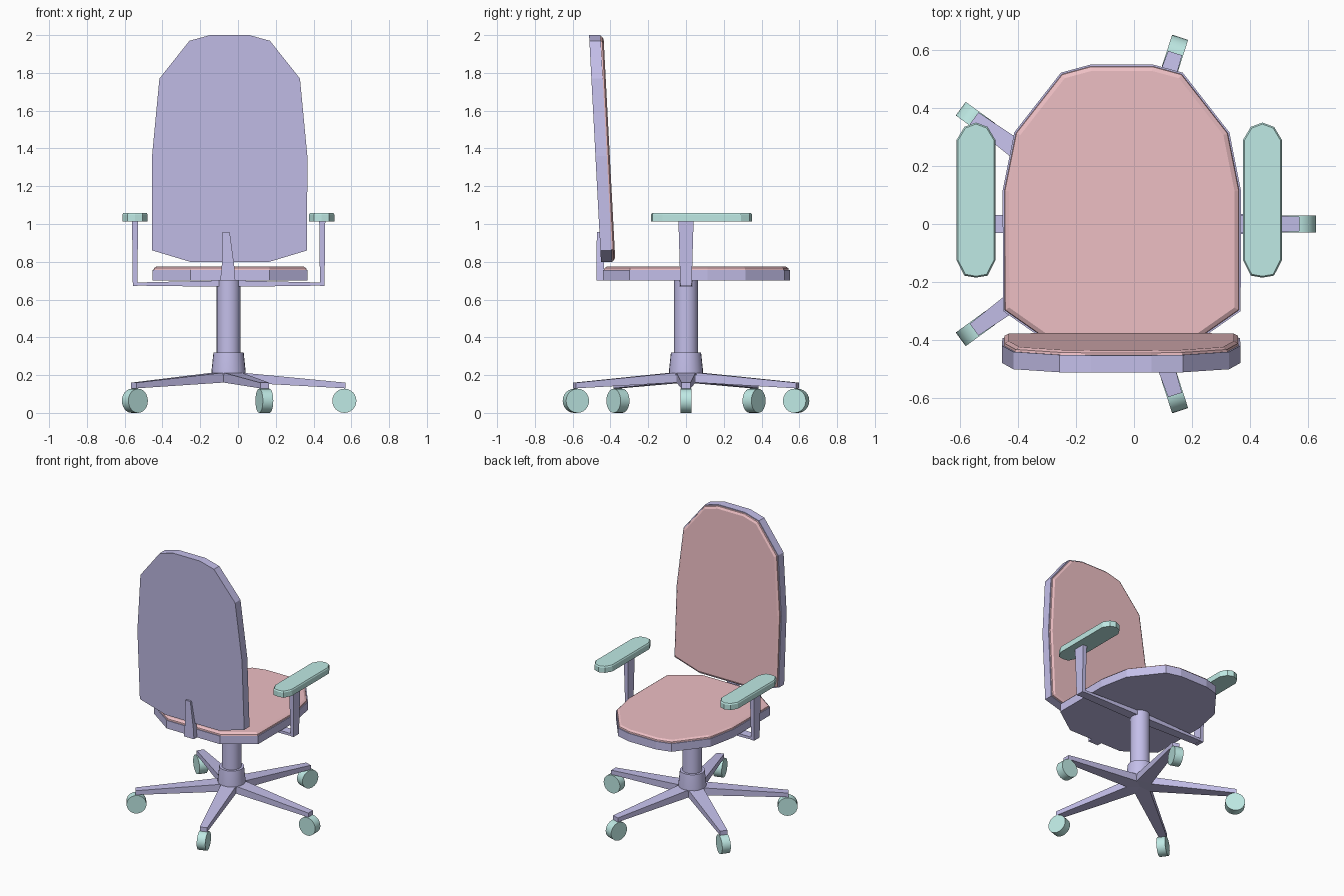
import bpy, bmesh, math
from mathutils import Vector

if "Cube" in bpy.data.objects:
    bpy.data.objects.remove(bpy.data.objects["Cube"])


def material(name, rgb):
    m = bpy.data.materials.new(name)
    m.diffuse_color = (*rgb, 1)
    m.use_nodes = True
    m.node_tree.nodes["Principled BSDF"].inputs["Base Color"].default_value = m.diffuse_color
    return m


FRAME = material("frame_lavender", (0.55, 0.52, 0.82))
FABRIC = material("fabric_pink", (0.85, 0.52, 0.55))
RUBBER = material("rubber_teal", (0.52, 0.82, 0.78))
CX = -0.05  # column axis


def loft(name, rings, mat):
    """Closed solid through a list of rings with equal point counts."""
    bm = bmesh.new()
    vr = [[bm.verts.new(p) for p in r] for r in rings]
    n = len(rings[0])
    for a, b in zip(vr, vr[1:]):
        for i in range(n):
            j = (i + 1) % n
            bm.faces.new((a[i], a[j], b[j], b[i]))
    bm.faces.new(vr[0][::-1])
    bm.faces.new(vr[-1])
    bmesh.ops.recalc_face_normals(bm, faces=bm.faces)
    me = bpy.data.meshes.new(name)
    bm.to_mesh(me)
    bm.free()
    me.materials.append(mat)
    ob = bpy.data.objects.new(name, me)
    bpy.context.collection.objects.link(ob)
    return ob


def smooth(ob):
    bpy.ops.object.select_all(action='DESELECT')
    ob.select_set(True)
    bpy.context.view_layer.objects.active = ob
    bpy.ops.object.shade_smooth_by_angle(angle=math.radians(35))


def circle(r, z, n=24):
    return [(CX + r * math.cos(2 * math.pi * i / n), r * math.sin(2 * math.pi * i / n), z) for i in range(n)]


def rect(x0, x1, y0, y1, z):
    return [(x0, y0, z), (x1, y0, z), (x1, y1, z), (x0, y1, z)]


def mirrored(half, cx):
    """Full outline from a right-hand half listed bottom to top."""
    return [(cx + x, h) for x, h in half] + [(cx - x, h) for x, h in reversed(half)]


def inset(pts, d):
    """Mitred inset of a counter-clockwise outline."""
    out = []
    for i, p in enumerate(pts):
        a, b, c = Vector(pts[i - 1]), Vector(p), Vector(pts[(i + 1) % len(pts)])
        e, f = (b - a).normalized(), (c - b).normalized()
        n1, n2 = Vector((-e.y, e.x)), Vector((-f.y, f.x))
        out.append(tuple(b + (n1 + n2) * d / (1 + n1.dot(n2))))
    return out


# Seat shell and cushion
seat = mirrored([(0.21, -0.44), (0.41, -0.30), (0.411, 0.115), (0.371, 0.316),
                 (0.21, 0.522), (0.107, 0.55)], -0.042)


def flat(pts, z):
    return [(x, y, z) for x, y in pts]


loft("seat_shell", [flat(seat, 0.70), flat(seat, 0.757)], FRAME)
loft("seat_cushion", [flat(inset(seat, 0.006), 0.757), flat(inset(seat, 0.008), 0.766),
                      flat(inset(seat, 0.022), 0.775)], FABRIC)

# Leaning backrest shell and cushion
back = mirrored([(0.21, 0.80), (0.41, 0.86), (0.411, 1.36), (0.372, 1.77),
                 (0.213, 1.97), (0.104, 2.0)], -0.044)


def lean(pts, t):
    return [(x, -0.45 - 0.0525 * (z - 0.8) + t, z) for x, z in pts]


loft("backrest_shell", [lean(back, 0), lean(back, 0.06)], FRAME)
loft("backrest_cushion", [lean(inset(back, 0.006), 0.06), lean(inset(back, 0.008), 0.068),
                          lean(inset(back, 0.022), 0.076)], FABRIC)

# Bracket joining seat and backrest
loft("back_bracket", [rect(CX - 0.044, CX + 0.016 - 0.016 + 0.036, -0.475, -0.435, 0.70),
                      rect(CX - 0.036, CX + 0.03, -0.474, -0.435, 0.78),
                      rect(CX - 0.035 + 0.002, CX + 0.006, -0.472, -0.44, 0.958)], FRAME)

# Gas column and hub
smooth(loft("column", [circle(0.063, 0.30), circle(0.063, 0.70)], FRAME))
smooth(loft("hub_collar", [circle(0.09, 0.20), circle(0.09, 0.225), circle(0.08, 0.32)], FRAME))

# Five-star base with wheels
for k in range(5):
    a = 2 * math.pi * k / 5
    u, v = Vector((math.cos(a), math.sin(a), 0)), Vector((-math.sin(a), math.cos(a), 0))
    c = Vector((CX, 0, 0))

    def section(r, w, z0, z1):
        return [c + u * r + v * s * w + Vector((0, 0, z)) for s, z in
                ((-1, z0), (1, z0), (1, z1), (-1, z1))]

    loft(f"base_leg_{k + 1}", [section(0, 0.052, 0.165, 0.215), section(0.08, 0.05, 0.16, 0.212),
                               section(0.62, 0.025, 0.13, 0.16)], FRAME)
    n = 24
    rings = [[c + u * (0.613 + 0.064 * math.cos(2 * math.pi * i / n)) + v * s * 0.029
              + Vector((0, 0, 0.064 + 0.064 * math.sin(2 * math.pi * i / n))) for i in range(n)]
             for s in (-1, 1)]
    smooth(loft(f"wheel_{k + 1}", rings, RUBBER))

# Armrests: pad and upright on each side, crossbar below the seat
pad = [(0.04, -0.178), (0.067, -0.125), (0.067, 0.29), (0.04, 0.335), (0, 0.35)]
pad += [(-x, y) for x, y in reversed(pad[:4])] + [(0, -0.185)]
for side, px, ux in (("right", 0.443, 0.446), ("left", -0.545, -0.545)):
    pts = [(px + x, y) for x, y in pad]
    loft(f"armrest_pad_{side}", [flat(pts, 1.014), flat(pts, 1.05), flat(inset(pts, 0.005), 1.058)], RUBBER)
    loft(f"armrest_post_{side}", [rect(ux - 0.012, ux + 0.012, -0.03, 0.03, 0.672),
                                  rect(ux - 0.016, ux + 0.016, -0.04, 0.04, 1.014)], FRAME)


def bar_section(x, z0, z1, w):
    return [(x, -w, z0), (x, w, z0), (x, w, z1), (x, -w, z1)]


loft("armrest_crossbar", [bar_section(-0.55, 0.674, 0.69, 0.03), bar_section(-0.12, 0.668, 0.70, 0.035),
                          bar_section(0.02, 0.668, 0.70, 0.035), bar_section(0.45, 0.674, 0.69, 0.03)], FRAME)
